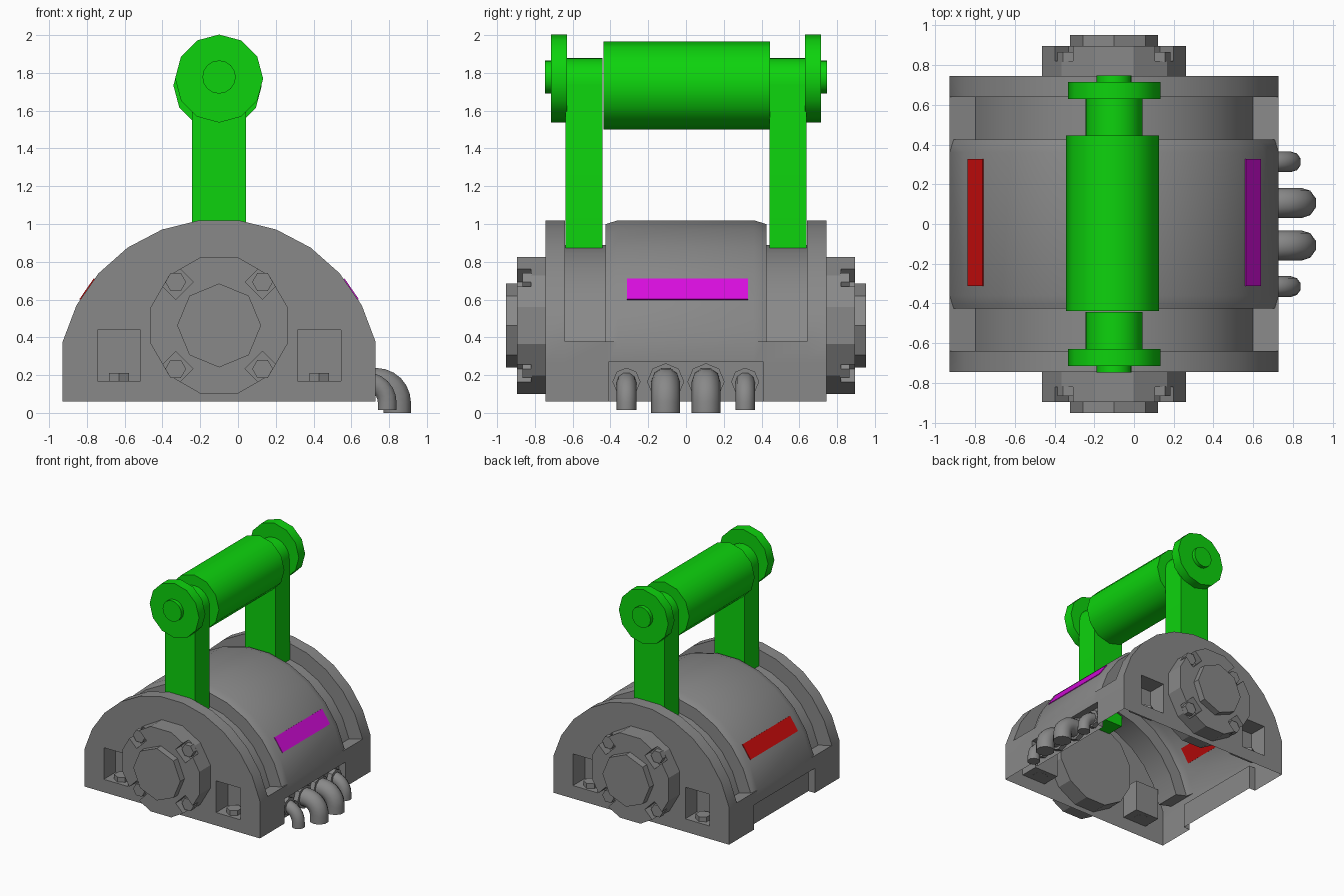
import bpy, bmesh, math
from mathutils import Vector, Matrix

if "Cube" in bpy.data.objects:
    bpy.data.objects.remove(bpy.data.objects["Cube"])

CX = -0.10          # centre line of the housing
ARC_Z, ARC_R = 0.173, 0.853
BASE, END = 0.06, 0.745


def material(name, rgb):
    m = bpy.data.materials.new(name)
    m.use_nodes = True
    m.diffuse_color = (*rgb, 1)
    m.node_tree.nodes["Principled BSDF"].inputs["Base Color"].default_value = (*rgb, 1)
    return m


GREY = material("grey metal", (0.25, 0.25, 0.25))
GREEN = material("green paint", (0.004, 0.65, 0.004))
PURPLE = material("purple stripe", (0.68, 0.004, 0.72))
RED = material("red stripe", (0.65, 0.004, 0.004))


def finish(bm, name, mat, smooth=None):
    bmesh.ops.recalc_face_normals(bm, faces=bm.faces)
    me = bpy.data.meshes.new(name)
    bm.to_mesh(me)
    bm.free()
    ob = bpy.data.objects.new(name, me)
    bpy.context.collection.objects.link(ob)
    me.materials.append(mat)
    if smooth:
        activate(ob)
        bpy.ops.object.shade_smooth_by_angle(angle=math.radians(smooth))
    return ob


def activate(ob):
    bpy.ops.object.select_all(action='DESELECT')
    ob.select_set(True)
    bpy.context.view_layer.objects.active = ob


def ring(x, z, r, n, phase=0.0):
    return [(x + r * math.sin(math.radians(phase + 360 * i / n)),
             z + r * math.cos(math.radians(phase + 360 * i / n))) for i in range(n)]


def prism(name, pts, y0, y1, mat=GREY, smooth=None):
    """Extrude an xz outline along y."""
    bm = bmesh.new()
    a = [bm.verts.new((x, y0, z)) for x, z in pts]
    b = [bm.verts.new((x, y1, z)) for x, z in pts]
    bm.faces.new(a)
    bm.faces.new(b[::-1])
    for i in range(len(pts)):
        j = (i + 1) % len(pts)
        bm.faces.new((a[i], b[i], b[j], a[j]))
    return finish(bm, name, mat, smooth)


# Housing: open-bottomed stepped shell with pockets in both end walls
def outline(radius, inset=0.0):
    step = 360 / 26
    angles = [math.radians(step * (k + 0.5)) for k in range(6)]
    wall = ARC_R * math.sin(angles[5])
    ledge = ARC_Z + ARC_R * math.cos(angles[5])
    half = [(wall - inset, BASE), (wall - inset, 0.27), (wall, 0.27), (wall, ledge)]
    half += [(radius * math.sin(a), ARC_Z + radius * math.cos(a)) for a in reversed(angles)]
    return [(CX + x, z) for x, z in half] + [(CX - x, z) for x, z in reversed(half)]


GROOVE, INSET = 0.72, 0.06
half_stations = [(END, ARC_R, 0), (0.64, ARC_R, 0), (0.64, GROOVE, 0), (0.425, GROOVE, 0),
                 (0.425, 0.832, 0), (0.41, 0.837, 0), (0.41, 0.837, INSET), (0.36, ARC_R, INSET)]
stations = [(-y, r, i) for y, r, i in half_stations] + half_stations[::-1]

bm = bmesh.new()
rows = [[bm.verts.new((x, y, z)) for x, z in outline(r, i)] for y, r, i in stations]
for a, b in zip(rows, rows[1:]):
    for i in range(len(a) - 1):
        bm.faces.new((a[i], a[i + 1], b[i + 1], b[i]))


def loop_edges(pts, y):
    vs = [bm.verts.new((x, y, z)) for x, z in pts]
    return vs, [bm.edges.new((vs[i], vs[(i + 1) % len(vs)])) for i in range(len(vs))]


rim = []
for p in outline(ARC_R):
    if not rim or (Vector(p) - Vector(rim[-1])).length > 0.001:
        rim.append(p)
for s in (-1, 1):
    edges = loop_edges(rim, s * END)[1]
    pockets = []
    for side in (-1, 1):
        xa, xb = CX + side * 0.415, CX + side * 0.645
        box = [(xa, 0.17), (xb, 0.17), (xb, 0.44), (xa, 0.44)]
        front, hole = loop_edges(box, s * END)
        edges += hole
        pockets.append((front, [bm.verts.new((x, s * (END - 0.16), z)) for x, z in box]))
    bmesh.ops.triangle_fill(bm, edges=edges, use_beauty=True, normal=(0, s, 0))
    for front, back in pockets:
        for i in range(4):
            j = (i + 1) % 4
            bm.faces.new((front[i], front[j], back[j], back[i]))
        bm.faces.new(back)
bmesh.ops.remove_doubles(bm, verts=bm.verts, dist=0.0005)
bmesh.ops.dissolve_degenerate(bm, edges=bm.edges, dist=0.0005)
finish(bm, "housing", GREY, 25)


# Bearing flanges, caps and bolts at both ends
HUB_Z = 0.463
for s, tag in ((-1, "front"), (1, "back")):
    flange = prism(tag + "_flange", ring(CX, HUB_Z, 0.375, 12, 15), s * 0.6, s * 0.895)
    for q in range(4):
        a = math.radians(45 + 90 * q)
        x, z = CX + 0.325 * math.sin(a), HUB_Z + 0.325 * math.cos(a)
        cutter = prism("notch_cutter", ring(x, z, 0.092, 4), s * 0.82, s * 0.93)
        activate(flange)
        mod = flange.modifiers.new("notch", 'BOOLEAN')
        mod.operation, mod.object, mod.solver = 'DIFFERENCE', cutter, 'EXACT'
        bpy.ops.object.modifier_apply(modifier=mod.name)
        bpy.data.objects.remove(cutter)
        prism(f"{tag}_flange_bolt_{q + 1}", ring(x, z, 0.055, 6, 30), s * 0.815, s * 0.865)
    prism(tag + "_hub_cap", ring(CX, HUB_Z, 0.222, 8), s * 0.88, s * 0.952)

    # Upright bolts standing in the pockets
    for side, word in ((-1, "right"), (1, "left")):
        bm = bmesh.new()
        at = Matrix.Translation((CX + side * 0.53, s * (END - 0.08), 0.19))
        bmesh.ops.create_cone(bm, cap_ends=True, segments=6, radius1=0.06, radius2=0.06,
                              depth=0.042, matrix=at)
        finish(bm, f"{tag}_{word}_pocket_bolt", GREY)

    # Handle supports with rounded heads, end discs and pins
    w = 0.143
    head = [(CX + w * math.cos(math.pi * i / 12), 1.737 + w * math.sin(math.pi * i / 12))
            for i in range(13)]
    prism(tag + "_handle_post", [(CX + w, 0.78)] + head + [(CX - w, 0.78)],
          s * 0.443, s * 0.638, GREEN, 30)
    prism(tag + "_handle_disc", ring(CX, 1.77, 0.233, 12), s * 0.63, s * 0.715, GREEN, 35)
    prism(tag + "_handle_pin", ring(CX, 1.778, 0.088, 16), s * 0.7, s * 0.747, GREEN, 35)

prism("handle_grip", ring(CX - 0.008, 1.733, 0.234, 12), -0.437, 0.445, GREEN, 35)


# Coloured stripes lying on the curved cover
tilt = math.radians(360 / 26 * 4)
for side, name, mat in ((1, "left_stripe", PURPLE), (-1, "right_stripe", RED)):
    r = ARC_R * math.cos(math.pi / 26) + 0.001
    bm = bmesh.new()
    bmesh.ops.create_cube(bm, size=1, matrix=(
        Matrix.Translation((CX + side * r * math.sin(tilt), 0.008, ARC_Z + r * math.cos(tilt)))
        @ Matrix.Rotation(side * tilt, 4, 'Y') @ Matrix.Diagonal((0.134, 0.64, 0.009, 1))))
    finish(bm, name, mat)


# Bent hoses with octagonal collars on the left side
WALL = CX + ARC_R * math.sin(math.radians(360 / 26 * 5.5)) - INSET
hoses = [(-0.315, 0.052, 0.79), (-0.108, 0.076, 0.843), (0.106, 0.076, 0.843), (0.313, 0.052, 0.79)]
for n, (y, r, x_end) in enumerate(hoses, 1):
    bend, z_mid = 0.11, 0.165
    path = [(WALL - 0.02, z_mid)]
    path += [(x_end - bend + bend * math.sin(t * math.pi / 12),
              z_mid - bend + bend * math.cos(t * math.pi / 12)) for t in range(7)]
    path.append((x_end, 0.0 if r > 0.06 else 0.015))
    curve = bpy.data.curves.new(f"hose_{n}", 'CURVE')
    curve.dimensions = '3D'
    curve.bevel_depth, curve.bevel_resolution, curve.use_fill_caps = r, 3, True
    line = curve.splines.new('POLY')
    line.points.add(len(path) - 1)
    for p, (x, z) in zip(line.points, path):
        p.co = (x, y, z, 1)
    hose = bpy.data.objects.new(f"hose_{n}", curve)
    bpy.context.collection.objects.link(hose)
    curve.materials.append(GREY)
    activate(hose)
    bpy.ops.object.convert(target='MESH')
    bpy.ops.object.shade_smooth_by_angle(angle=math.radians(40))

    bm = bmesh.new()
    bmesh.ops.create_cone(bm, cap_ends=True, segments=8, radius1=r + 0.022, radius2=r + 0.022,
                          depth=0.05, matrix=Matrix.Translation((WALL + 0.015, y, z_mid))
                          @ Matrix.Rotation(math.pi / 2, 4, 'Y'))
    finish(bm, f"hose_collar_{n}", GREY)
